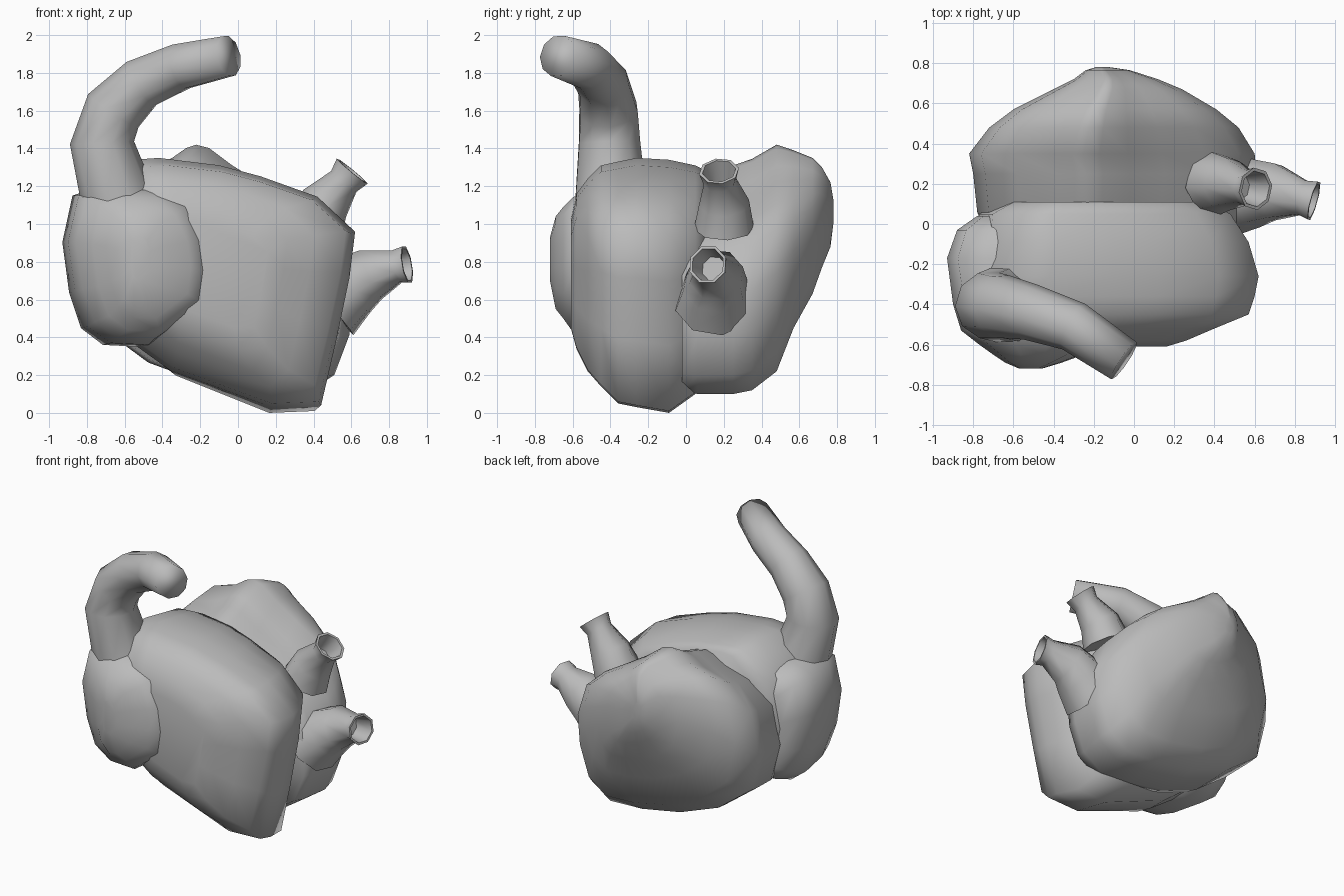
import bpy, bmesh, math
from mathutils import Vector

cube = bpy.data.objects.get("Cube")
if cube:
    bpy.data.objects.remove(cube)

grey = bpy.data.materials.new("plain grey")
grey.use_nodes = True
colour = (0.5, 0.5, 0.5, 1)
grey.diffuse_color = colour
grey.node_tree.nodes["Principled BSDF"].inputs["Base Color"].default_value = colour


def loft(name, rings, angle):
    """Skin a list of equal-length rings and close both ends."""
    bm = bmesh.new()
    loops = [[bm.verts.new(p) for p in ring] for ring in rings]
    n = len(loops[0])
    for a, b in zip(loops, loops[1:]):
        for i in range(n):
            j = (i + 1) % n
            bm.faces.new((a[i], a[j], b[j], b[i]))
    bm.faces.new(loops[0][::-1])
    bm.faces.new(loops[-1])
    bmesh.ops.recalc_face_normals(bm, faces=bm.faces)
    mesh = bpy.data.meshes.new(name)
    bm.to_mesh(mesh)
    bm.free()
    mesh.materials.append(grey)
    obj = bpy.data.objects.new(name, mesh)
    bpy.context.collection.objects.link(obj)
    bpy.ops.object.select_all(action="DESELECT")
    obj.select_set(True)
    bpy.context.view_layer.objects.active = obj
    bpy.ops.object.shade_smooth_by_angle(angle=math.radians(angle))


def chamber(name, outline, slices):
    """Fit an x-z outline into (y, x min, x max, z min, z max) slices."""
    xs, zs = zip(*outline)
    x0, z0 = min(xs), min(zs)
    w, h = max(xs) - x0, max(zs) - z0
    rings = [[(a + (x - x0) / w * (b - a), y, c + (z - z0) / h * (d - c))
              for x, z in outline] for y, a, b, c, d in slices]
    loft(name, rings, 80)


def pipe(name, path, sides, angle, bore=0):
    """Sweep rings of (x, y, z, radius) along a path, optionally bored open."""
    pts = [Vector(p[:3]) for p in path]
    rings = []

    def ring(c, t, r):
        u = t.cross(Vector((0.3, 1, 0))).normalized()
        v = t.cross(u)
        steps = [math.tau * (i + 0.5) / sides for i in range(sides)]
        return [c + r * (math.cos(s) * u + math.sin(s) * v) for s in steps]

    for i, c in enumerate(pts):
        t = (pts[min(i + 1, len(pts) - 1)] - pts[max(i - 1, 0)]).normalized()
        rings.append(ring(c, t, path[i][3]))
    if bore:
        rings.append(ring(pts[-1], t, bore))
        rings.append(ring(pts[-1] - t * 0.13, t, bore * 0.75))
    loft(name, rings, angle)


# Large front chamber, tapering to the low tip
chamber("front_chamber",
        [(-.55, 1.34), (-.42, 1.35), (-.1, 1.31), (.12, 1.25), (.42, 1.14),
         (.62, .95), (.59, .7), (.52, .36), (.44, .01), (.18, 0), (-.36, .2),
         (-.55, .34), (-.8, .52), (-.86, .8), (-.78, 1.15)],
        [(-.61, -.45, .16, .45, 1.02), (-.58, -.6, .26, .34, 1.16),
         (-.52, -.68, .4, .22, 1.24), (-.45, -.77, .57, .14, 1.31),
         (-.36, -.82, .6, .05, 1.33), (-.26, -.86, .62, .03, 1.35),
         (-.09, -.79, .57, 0, 1.34), (.05, -.77, .48, .1, 1.31),
         (.11, -.65, .36, .2, 1.28)])

# Rear chamber, bulging to the back
chamber("rear_chamber",
        [(-.25, 1.42), (-.31, 1.4), (-.4, 1.34), (-.6, 1.28), (-.76, 1.11),
         (-.82, .8), (-.75, .5), (-.5, .3), (-.2, .18), (.1, .12),
         (.35, .11), (.5, .22), (.58, .45), (.6, .68), (.52, .93), (.35, 1.08),
         (.14, 1.2), (-.03, 1.3), (-.17, 1.4)],
        [(-.02, -.75, .55, .12, 1.2), (.06, -.78, .57, .1, 1.25),
         (.25, -.8, .61, .1, 1.31), (.35, -.82, .6, .12, 1.345),
         (.48, -.72, .52, .22, 1.42), (.57, -.6, .41, .45, 1.39),
         (.67, -.4, .24, .63, 1.35), (.72, -.3, .12, .77, 1.3),
         (.765, -.24, -.02, .88, 1.22), (.78, -.19, -.12, 1, 1.13)])

# Rounded side lobe under the curved pipe
chamber("side_lobe",
        [(-.5, 1.22), (-.7, 1.22), (-.87, 1.17), (-.93, .92), (-.89, .65),
         (-.82, .46), (-.69, .37), (-.48, .36), (-.2, .55), (-.17, .75),
         (-.2, .95), (-.31, 1.16)],
        [(-.72, -.57, -.46, .7, .93), (-.69, -.64, -.36, .55, 1.04),
         (-.65, -.7, -.25, .5, 1.09), (-.6, -.77, -.17, .43, 1.14),
         (-.53, -.86, -.16, .39, 1.18), (-.4, -.9, -.18, .36, 1.2),
         (-.17, -.93, -.25, .35, 1.2), (-.03, -.88, -.3, .4, 1.16),
         (.04, -.78, -.38, .45, 1.08)])

# Curved pipe rising and bending forward
pipe("curved_pipe",
     [(-.6, -.36, .95, .22), (-.64, -.4, 1.15, .195), (-.72, -.405, 1.43, .17),
      (-.66, -.41, 1.6, .16), (-.51, -.44, 1.745, .14),
      (-.3, -.51, 1.835, .127), (-.05, -.68, 1.89, .112)], 10, 120)

# Two flared open vessels
pipe("upper_vessel",
     [(.4, .2, .98, .16), (.46, .2, 1.11, .135), (.56, .18, 1.225, .088),
      (.605, .175, 1.28, .107)], 8, 60, .09)
pipe("lower_vessel",
     [(.48, .15, .57, .21), (.6, .155, .67, .175), (.7, .16, .73, .148),
      (.84, .13, .775, .093), (.895, .115, .785, .105)], 8, 60, .09)
